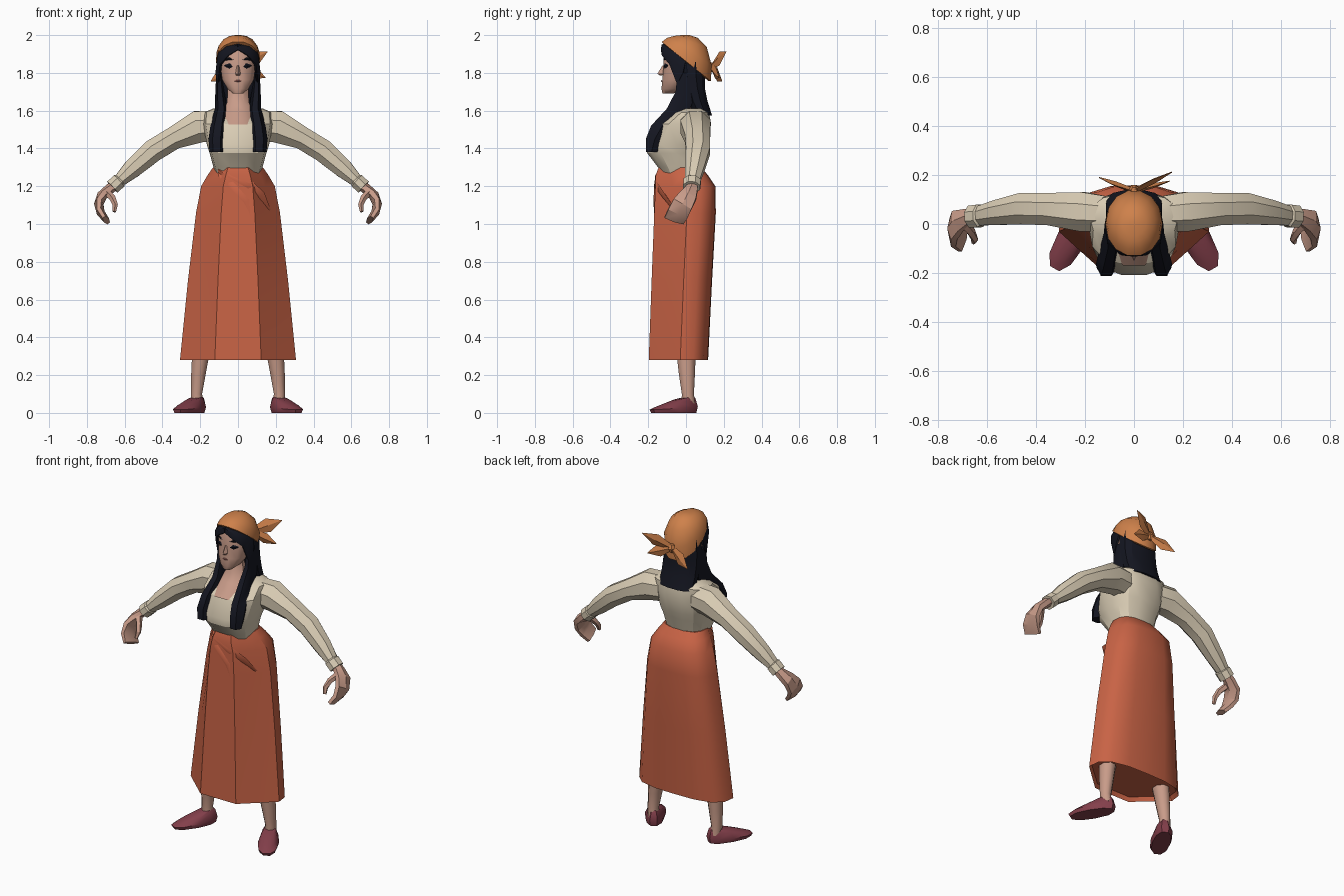
import bpy, bmesh, math
from mathutils import Vector as V

COL = {"skirt": (.58, .125, .06), "blouse": (.7, .61, .46), "skin": (.58, .33, .25),
       "scarf": (.62, .22, .07), "hair": (.007, .008, .015), "shoe": (.23, .05, .07),
       "lip": (.4, .15, .13)}
MATS = {}
for k, c in COL.items():
    MATS[k] = bpy.data.materials.new(k)
    MATS[k].diffuse_color = (*c, 1)


def loft(name, rings, col, mirror=False, cap=True, closed=True, angle=28, thick=0):
    """Skin a list of point rings into one mesh object."""
    bm = bmesh.new()
    vr = [[bm.verts.new(p) for p in r] for r in rings]
    n = len(vr[0])
    for a, b in zip(vr, vr[1:]):
        for i in range(n if closed else n - 1):
            j = (i + 1) % n
            bm.faces.new((a[i], a[j], b[j], b[i]))
    if cap and closed:
        bm.faces.new(vr[0])
        bm.faces.new(vr[-1])
    bmesh.ops.recalc_face_normals(bm, faces=bm.faces)
    for f in bm.faces:
        f.smooth = True
    for e in bm.edges:
        e.smooth = len(e.link_faces) == 2 and e.calc_face_angle(0) < math.radians(angle)
    me = bpy.data.meshes.new(name)
    bm.to_mesh(me)
    bm.free()
    me.materials.append(MATS[col])
    ob = bpy.data.objects.new(name, me)
    bpy.context.collection.objects.link(ob)
    if thick:
        s = ob.modifiers.new("thickness", 'SOLIDIFY')
        s.thickness, s.offset = thick, 0
    if mirror:
        ob.modifiers.new("mirror", 'MIRROR')
    return ob


def ring(n, cx, cy, z, rx, ry, p=2, tilt=0, rot=0):
    """Horizontal superellipse with a flat front; tilt raises z along its own y."""
    pts = []
    for i in range(n):
        a = 2 * math.pi * (i + .5) / n
        s, c = math.sin(a), math.cos(a)
        pts.append([math.copysign(abs(s) ** (2 / p), s), math.copysign(abs(c) ** (2 / p), c)])
    mx, my = max(q[0] for q in pts), max(q[1] for q in pts)
    cr, sr = math.cos(rot), math.sin(rot)
    out = []
    for x, y in pts:
        x, y = x / mx * rx, y / my * ry
        out.append(V((cx + x * cr - y * sr, cy + x * sr + y * cr, z + tilt * y)))
    return out


def level(n, z, rx, yf, yb, p=2):
    """Centred ring from half width, front y and back y."""
    return ring(n, 0, (yf + yb) / 2, z, rx, (yb - yf) / 2, p)


def tube(name, st, col, n=8, mirror=False, angle=28):
    """Loft along a path of (x, y, z, radius along y, radius across)."""
    c = [V(s[:3]) for s in st]
    k = 1 / math.cos(math.pi / n) if n in (6, 8) else 1
    off = .5 if n > 4 else 0
    rings = []
    for i, s in enumerate(st):
        t = (c[min(i + 1, len(c) - 1)] - c[max(i - 1, 0)]).normalized()
        a = (V((0, 1, 0)) - t * t.y).normalized()
        b = t.cross(a)
        ws = [2 * math.pi * (j + off) / n for j in range(n)]
        rings.append([c[i] + (a * s[3] * math.cos(w) + b * s[4] * math.sin(w)) * k for w in ws])
    return loft(name, rings, col, mirror, angle=angle)


# skirt: flat pleated front, rounded back, hem closed just inside
half = [(.4, -1), (.73, -.42), (1, .06), (.97, .5), (.79, .83), (.43, .98)]
prof = half + [(0, 1)] + [(-x, y) for x, y in reversed(half)]
lv = [(.305, .29, -.185, .107), (.28, .307, -.197, .117), (.7, .265, -.182, .138),
      (1.06, .222, -.168, .158), (1.2, .195, -.162, .155), (1.26, .16, -.16, .115),
      (1.3, .132, -.145, .08)]
loft("skirt", [[V((x * rx, (f + b) / 2 + y * (b - f) / 2, z)) for x, y in prof]
               for z, rx, f, b in lv], "skirt", angle=38)
# diagonal wrap folds
tube("wrap_fold_upper", [(-.1, -.1, 1.285, .012, .012), (-.05, -.152, 1.255, .012, .022),
                         (.06, -.156, 1.2, .012, .03), (.115, -.118, 1.15, .012, .03),
                         (.165, -.055, 1.07, .008, .01)], "skirt", 4, angle=60)
tube("wrap_fold_lower", [(-.1, -.108, 1.262, .01, .01), (-.04, -.157, 1.21, .012, .03),
                         (.045, -.16, 1.12, .012, .03), (.082, -.16, .98, .006, .008)],
     "skirt", 4, angle=60)

# blouse body
loft("blouse_body", [level(14, *q, 2.6) for q in
     [(1.27, .12, -.13, .07), (1.3, .13, -.148, .08), (1.375, .15, -.205, .1),
      (1.42, .165, -.208, .115), (1.53, .185, -.16, .133), (1.59, .18, -.07, .122),
      (1.612, .13, -.02, .1)]], "blouse")
# sleeves with cuff
tube("sleeve", [(.12, .042, 1.52, .072, .08), (.21, .05, 1.515, .08, .085),
                (.34, .061, 1.455, .066, .06), (.45, .063, 1.388, .064, .06),
                (.56, .046, 1.292, .05, .05), (.625, .034, 1.232, .04, .034),
                (.63, .033, 1.228, .046, .04), (.665, .03, 1.195, .045, .04)],
     "blouse", 8, True, 35)
# mitten-like hand and thumb
tube("hand", [(.645, .035, 1.215, .026, .022), (.68, .03, 1.185, .032, .024),
              (.72, .012, 1.15, .046, .024), (.737, -.018, 1.105, .054, .022),
              (.727, -.042, 1.06, .056, .019), (.697, -.063, 1.02, .054, .015)], "skin", 6, True)
tube("thumb", [(.69, .0, 1.165, .022, .02), (.663, -.035, 1.135, .019, .018),
               (.65, -.06, 1.1, .017, .015), (.655, -.075, 1.065, .01, .01)], "skin", 5, True)

# legs and slippers
loft("leg", [ring(8, *q) for q in [(.215, .012, .05, .033, .036), (.22, .01, .1, .03, .032),
     (.21, .005, .2, .038, .042), (.195, 0, .33, .047, .052)]], "skin", True, angle=60)
R = math.radians(30)
loft("slipper", [ring(10, .257, -.065, 0, .052, .127, 2.3, 0, R),
                 ring(10, .257, -.065, .025, .06, .135, 2.3, .06, R),
                 ring(10, .25, -.055, .055, .046, .112, 2.2, .2, R),
                 ring(10, .23, -.018, .078, .034, .06, 2, .2, R)], "shoe", True, angle=40)

# neck and bare chest
loft("neck_chest", [level(8, *q, 2.8) for q in
     [(1.528, .083, -.17, .04), (1.6, .075, -.1, .06), (1.645, .058, -.062, .06),
      (1.76, .052, -.055, .05)]], "skin", angle=40)
# head
loft("head", [level(12, *q, 2.2) for q in
     [(1.69, .026, -.124, -.07), (1.715, .055, -.13, -.01), (1.765, .084, -.125, .04),
      (1.83, .092, -.119, .07), (1.9, .093, -.12, .09), (1.955, .075, -.1, .075)]],
     "skin", angle=45)
# nose: small wedge
loft("nose", [[V((-.006, -.117, 1.84)), V((0, -.124, 1.84)), V((.006, -.117, 1.84))],
              [V((-.014, -.122, 1.795)), V((0, -.152, 1.795)), V((.014, -.122, 1.795))],
              [V((-.008, -.124, 1.785)), V((0, -.135, 1.785)), V((.008, -.124, 1.785))]], "skin")
# mouth, eyes and brows
tube("mouth", [(-.02, -.124, 1.757, .002, .002), (0, -.129, 1.758, .004, .006),
               (.02, -.124, 1.757, .002, .002)], "lip", 4)
tube("eye", [(.026, -.116, 1.834, .004, .004), (.046, -.112, 1.837, .006, .014),
             (.07, -.094, 1.838, .005, .005)], "hair", 4, True)
tube("eyebrow", [(.02, -.118, 1.868, .003, .003), (.048, -.111, 1.876, .005, .007),
                 (.074, -.09, 1.866, .004, .003)], "hair", 4, True)

# hair: back mass, fringe halves and long front locks
loft("back_hair", [level(12, *q, 2.4) for q in
     [(1.575, .112, .04, .138), (1.65, .114, .0, .114), (1.72, .114, -.02, .1),
      (1.78, .113, -.04, .1), (1.88, .106, -.05, .1), (1.93, .085, -.05, .08)]], "hair")
loft("fringe", [[V(p) for p in r] for r in
     [[(0, -.085, 1.968), (.055, -.075, 1.958), (.095, -.04, 1.925), (.105, .0, 1.87)],
      [(0, -.125, 1.945), (.06, -.116, 1.925), (.104, -.07, 1.885), (.114, -.015, 1.8)],
      [(0, -.127, 1.922), (.048, -.123, 1.893), (.09, -.085, 1.845), (.103, -.045, 1.74)]]],
     "hair", True, closed=False, thick=.012, angle=40)
loft("front_lock", [ring(6, *q) for q in
     [(.1, -.01, 1.8, .015, .035), (.096, -.0, 1.7, .024, .055),
      (.09, -.04, 1.61, .033, .062), (.106, -.125, 1.52, .04, .06),
      (.114, -.165, 1.45, .042, .048), (.112, -.183, 1.38, .039, .03)]], "hair", True, angle=40)

# head scarf, tilted down toward the nape
loft("scarf", [ring(14, 0, *q) for q in
     [(.003, 1.852, .104, .117, 2.1, -.82), (.002, 1.86, .117, .13, 2.1, -.8),
      (.018, 1.912, .113, .118, 2, -.62), (.02, 1.965, .085, .09, 2, -.32),
      (.008, 1.992, .05, .055, 2, -.12), (.005, 2.0, .015, .015)]], "scarf", angle=35)
# scarf knot and tails
loft("scarf_knot", [ring(6, 0, .138, z, r, r) for z, r in
                    [(1.805, .012), (1.83, .022), (1.855, .012)]], "scarf")
for nm, tip, w in [("tail_upper", (.155, .212, 1.912), .042), ("tail_lower_right", (.145, .175, 1.775), .036),
                   ("tail_lower_left", (-.143, .19, 1.757), .042)]:
    a, b = V((0, .135, 1.832)), V(tip)
    tube("scarf_" + nm, [(*a, .01, .014), (*a.lerp(b, .55), .01, w), (*b, .002, .002)], "scarf", 4)
